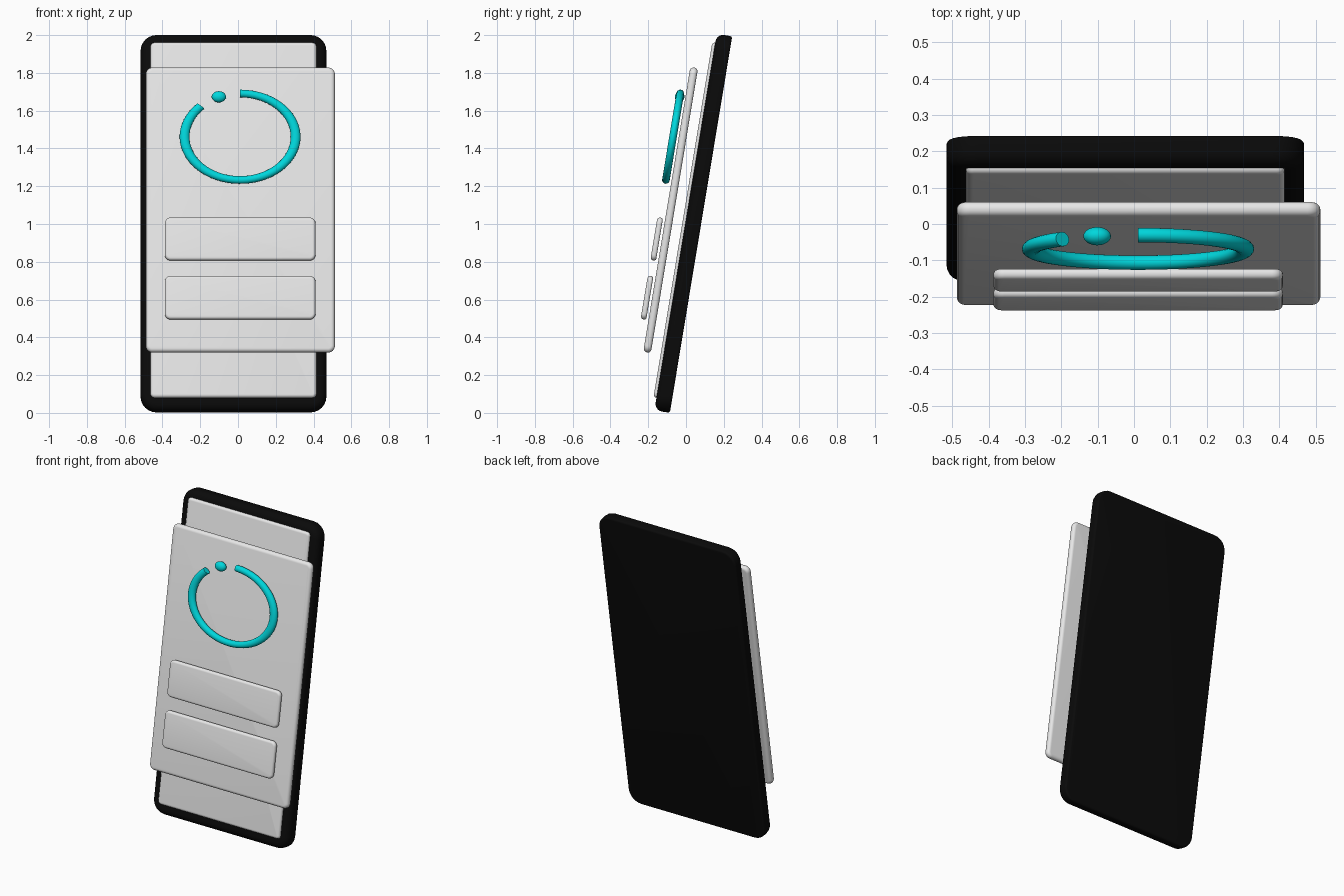
import bpy, bmesh
from math import sin, cos, tau, pi, radians

cube = bpy.data.objects.get("Cube")
if cube:
    bpy.data.objects.remove(cube, do_unlink=True)

LEAN = radians(9.4)


def material(name, color):
    mat = bpy.data.materials.new(name)
    mat.use_nodes = True
    mat.diffuse_color = (*color, 1)
    mat.node_tree.nodes["Principled BSDF"].inputs["Base Color"].default_value = (*color, 1)
    return mat


black = material("black", (0.003, 0.003, 0.003))
grey = material("light grey", (0.8, 0.8, 0.8))
cyan = material("cyan", (0.0, 0.68, 0.72))


def place(obj, mat):
    """Lean the part back: local x = width, y = up the slab, z = out of its face."""
    obj.rotation_euler.x = pi / 2 - LEAN
    obj.location.z = 1
    obj.data.materials.append(mat)
    bpy.ops.object.select_all(action='DESELECT')
    obj.select_set(True)
    bpy.context.view_layer.objects.active = obj
    bpy.ops.object.shade_smooth_by_angle(angle=radians(35))
    return obj


def loft(name, rings, mat):
    """Skin a list of closed rings and cap both ends."""
    bm = bmesh.new()
    loops = [[bm.verts.new(p) for p in ring] for ring in rings]
    n = len(loops[0])
    for a, b in zip(loops, loops[1:]):
        for i in range(n):
            j = (i + 1) % n
            bm.faces.new((a[i], a[j], b[j], b[i]))
    bm.faces.new(loops[0][::-1])
    bm.faces.new(loops[-1])
    bmesh.ops.recalc_face_normals(bm, faces=bm.faces)
    mesh = bpy.data.meshes.new(name)
    bm.to_mesh(mesh)
    bm.free()
    obj = bpy.data.objects.new(name, mesh)
    bpy.context.collection.objects.link(obj)
    return place(obj, mat)


def height(z, w):
    """Distance up the slab for a world height z at depth w."""
    return (z - 1 - w * sin(LEAN)) / cos(LEAN)


def rounded_rect(x0, x1, y0, y1, z, radius, inset, steps=6):
    ring = []
    for q, (cx, cy) in enumerate(((x1 - radius, y1 - radius), (x0 + radius, y1 - radius),
                                  (x0 + radius, y0 + radius), (x1 - radius, y0 + radius))):
        for i in range(steps + 1):
            a = (q + i / steps) * pi / 2
            r = radius - inset
            ring.append((cx + r * cos(a), cy + r * sin(a), z))
    return ring


def slab(name, xs, zs, ws, radius, back, front, mat, steps=5):
    """Rounded plate with quarter-round edges on its back and front."""
    mid = sum(ws) / 2
    ys = [height(z, mid) for z in zs]
    profile = []
    for i in range(steps + 1):
        a = i / steps * pi / 2
        profile.append((ws[0] + back * (1 - cos(a)), back * (1 - sin(a))))
    for i in range(steps + 1):
        a = i / steps * pi / 2
        profile.append((ws[1] - front * (1 - sin(a)), front * (1 - cos(a))))
    rings = [rounded_rect(*xs, *ys, w, radius, inset) for w, inset in profile]
    return loft(name, rings, mat)


# Handset body and its screen
slab("body", (-0.516, 0.468), (0.007, 2.0), (-0.079, 0.004), 0.085, 0.012, 0.04, black)
slab("screen", (-0.463, 0.415), (0.08, 1.96), (-0.01, 0.02), 0.022, 0.005, 0.016, grey)

# Floating card with two raised panels
slab("card", (-0.488, 0.513), (0.32, 1.828), (0.072, 0.113), 0.035, 0.018, 0.02, grey)
for name, zs in (("upper_panel", (0.807, 1.034)), ("lower_panel", (0.495, 0.725))):
    slab(name, (-0.387, 0.41), zs, (0.125, 0.155), 0.03, 0.012, 0.015, grey)

# Open oval ring
CX, CW = 0.011, 0.143
CY = height(1.462, CW)
RX, RY = 0.294, 0.232


def on_oval(a, scale=1.0):
    return CX + RX * scale * cos(a), CY + RY * scale * sin(a)


rings = []
ARC, SIDES, TUBE = 80, 16, 0.088
for i in range(ARC + 1):
    a = radians(135 + 315 * i / ARC)
    rings.append([(*on_oval(a, 1 + TUBE * cos(t)), CW + 0.02 * sin(t))
                  for t in (tau * k / SIDES for k in range(SIDES))])
loft("ring", rings, cyan)

# Dot in the gap of the ring
bm = bmesh.new()
bmesh.ops.create_uvsphere(bm, u_segments=24, v_segments=16, radius=1)
x, y = on_oval(radians(112.5))
for v in bm.verts:
    v.co = (x + v.co.x * 0.038, y + v.co.y * 0.03, CW + v.co.z * 0.025)
mesh = bpy.data.meshes.new("ring_dot")
bm.to_mesh(mesh)
bm.free()
dot = bpy.data.objects.new("ring_dot", mesh)
bpy.context.collection.objects.link(dot)
place(dot, cyan)
